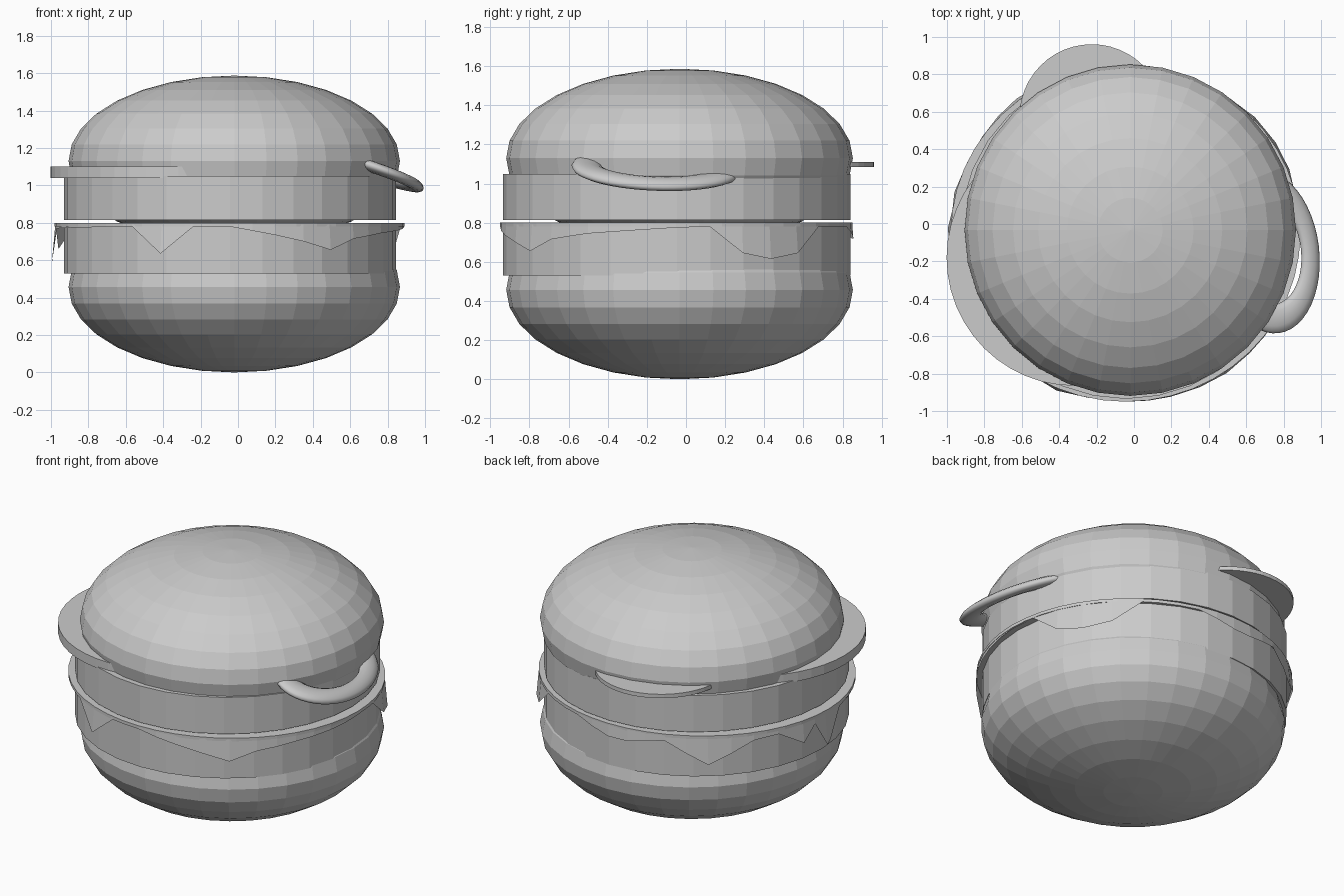
import bpy
import bmesh
from math import sin, cos, radians
from mathutils import Matrix

cube = bpy.data.objects.get("Cube")
if cube:
    bpy.data.objects.remove(cube, do_unlink=True)

grey = bpy.data.materials.new("plain grey")
grey.use_nodes = True
tone = (0.6, 0.6, 0.6, 1)
grey.diffuse_color = tone
grey.node_tree.nodes["Principled BSDF"].inputs["Base Color"].default_value = tone


def finish(name, bm):
    mesh = bpy.data.meshes.new(name)
    bmesh.ops.recalc_face_normals(bm, faces=bm.faces)
    bm.to_mesh(mesh)
    bm.free()
    mesh.materials.append(grey)
    obj = bpy.data.objects.new(name, mesh)
    bpy.context.collection.objects.link(obj)
    return obj


def bun(name, z):
    bm = bmesh.new()
    bmesh.ops.create_uvsphere(bm, u_segments=32, v_segments=16, radius=1)
    bm.transform(Matrix.Translation((-0.02, -0.033, z)) @ Matrix.Diagonal((0.886, 0.886, 0.457, 1)))
    return finish(name, bm)


def slab(name, x, y, rx, ry, bottom, top, sides=32):
    bm = bmesh.new()
    bmesh.ops.create_cone(bm, cap_ends=True, segments=sides, radius1=1, radius2=1, depth=1)
    bm.transform(Matrix.Translation((x, y, (bottom + top) / 2))
                 @ Matrix.Diagonal((rx, ry, top - bottom, 1)))
    return finish(name, bm)


# Buns, patties and round slices
bun("bottom_bun", 0.457)
bun("top_bun", 1.13)
slab("lower_patty", -0.043, -0.047, 0.888, 0.888, 0.53, 0.78)
slab("upper_patty", -0.043, -0.047, 0.888, 0.888, 0.815, 1.05)
slab("tomato_slice", -0.317, -0.18, 0.685, 0.685, 1.04, 1.10, 48)
slab("pickle_slice", -0.225, 0.573, 0.388, 0.388, 1.085, 1.11, 48)
slab("leaf_sheet", -0.045, -0.05, 0.935, 0.90, 0.78, 0.80, 48)

# Hanging leaf edge: angle in degrees and height of the lower edge
hem = [(-180, .61), (-172, .77), (-124, .78), (-113, .635), (-102, .78), (-90, .78),
       (-75, .735), (-65, .70), (-55, .655), (-45, .715), (-30, .745), (0, .775),
       (11, .78), (22, .645), (32, .615), (43, .645), (54, .78), (75, .78),
       (90, .72), (98, .72), (112, .76), (128, .62), (145, .75), (155, .76),
       (166, .66), (172, .75), (178, .585), (180, .61)]
bm = bmesh.new()
columns = []
for (a0, z0), (a1, z1) in zip(hem, hem[1:]):
    steps = max(1, round((a1 - a0) / 8))
    for i in range(steps):
        t = i / steps
        a = radians(a0 + (a1 - a0) * t)
        z = z0 + (z1 - z0) * t
        flare = 1 + 0.1 * (0.78 - z)
        x, y = 0.932 * cos(a), 0.90 * sin(a)
        columns.append((bm.verts.new((x - 0.045, y - 0.05, 0.79)),
                        bm.verts.new((x * flare - 0.045, y * flare - 0.05, z))))
for a, b in zip(columns, columns[1:] + columns[:1]):
    bm.faces.new((a[0], b[0], b[1], a[1]))
finish("leaf_edge", bm)

# Onion ring: a stretched, flattened torus lying on a slope
bm = bmesh.new()
around, tube = 48, 12
rings = []
for i in range(around):
    a = radians(360 * i / around)
    ring = []
    for j in range(tube):
        b = radians(360 * j / tube)
        r = 0.82 + 0.18 * cos(b)
        ring.append(bm.verts.new((r * cos(a), r * sin(a), 0.18 * sin(b))))
    rings.append(ring)
for i in range(around):
    p, q = rings[i], rings[(i + 1) % around]
    for j in range(tube):
        k = (j + 1) % tube
        bm.faces.new((p[j], q[j], q[k], p[k]))
slope = Matrix.Identity(4)
slope[2][0], slope[2][1] = -0.343, -0.061
bm.transform(Matrix.Translation((0.72, -0.15, 1.076)) @ slope
             @ Matrix.Rotation(radians(7), 4, "Z") @ Matrix.Diagonal((0.27, 0.437, 0.18, 1)))
ring_obj = finish("onion_ring", bm)
ring_obj.data.shade_smooth()
